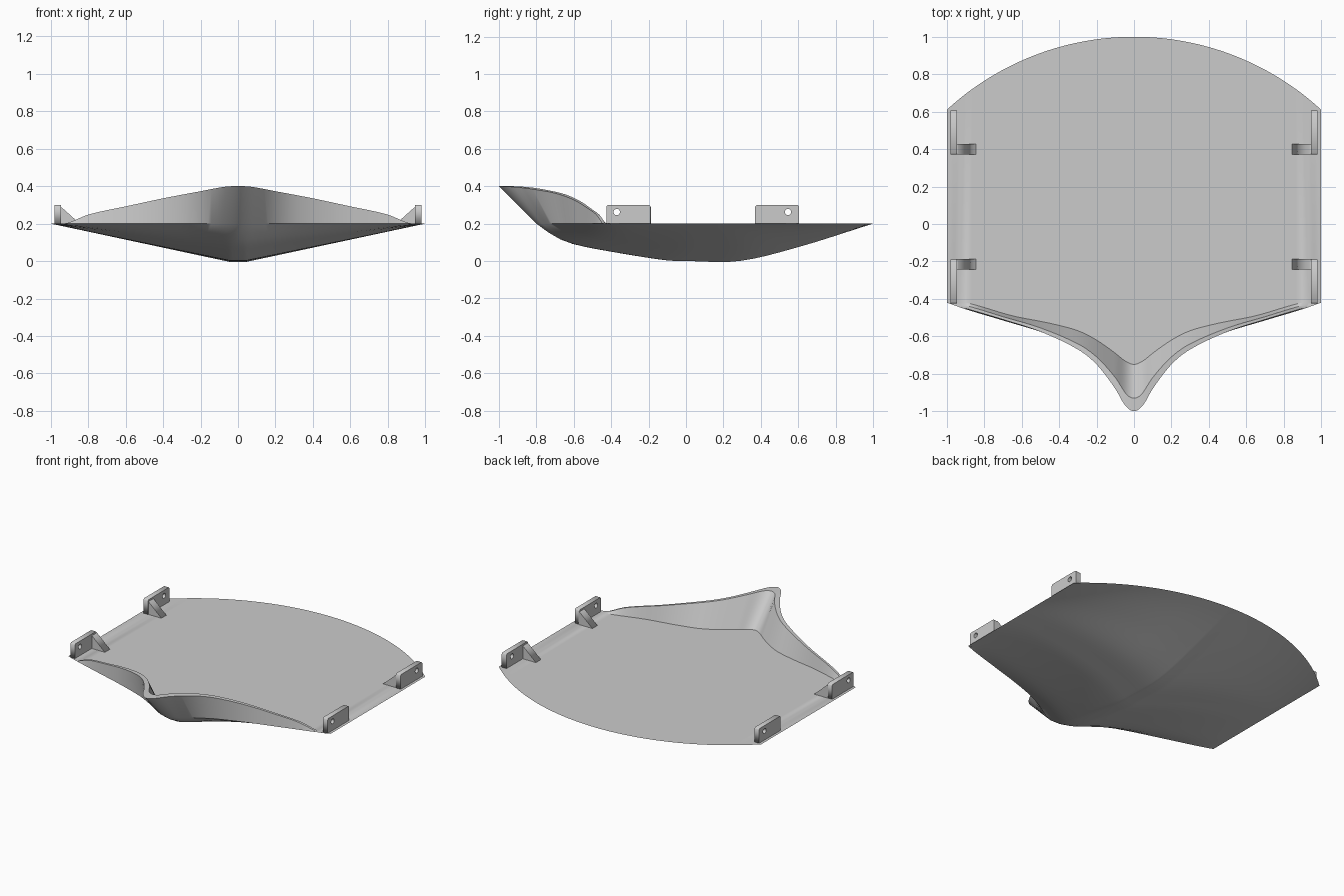
import bpy, bmesh, math

if "Cube" in bpy.data.objects:
    bpy.data.objects.remove(bpy.data.objects["Cube"], do_unlink=True)

grey = bpy.data.materials.new("light grey")
grey.use_nodes = True
grey.diffuse_color = (0.6, 0.6, 0.6, 1)
grey.node_tree.nodes["Principled BSDF"].inputs["Base Color"].default_value = (0.6, 0.6, 0.6, 1)

DECK = 0.2


def curve_through(points, flat_start=True):
    """Smooth function passing through (x, value) points."""
    n = len(points)
    slopes = []
    for i in range(n):
        a, b = points[max(i - 1, 0)], points[min(i + 1, n - 1)]
        slopes.append((b[1] - a[1]) / (b[0] - a[0]))
    if flat_start:
        slopes[0] = 0

    def value(x):
        x = min(max(x, points[0][0]), points[-1][0])
        i = max(k for k in range(n - 1) if points[k][0] <= x)
        (xa, ya), (xb, yb) = points[i], points[i + 1]
        w = xb - xa
        t = (x - xa) / w
        return ((1 + 2 * t) * (1 - t) ** 2 * ya + t * (1 - t) ** 2 * w * slopes[i]
                + t * t * (3 - 2 * t) * yb + t * t * (t - 1) * w * slopes[i + 1])
    return value


# Lines of the hull, each measured outward from the centreline
rail_outer = curve_through([(0, -1), (.05, -.965), (.1, -.88), (.2, -.75), (.3, -.67),
                            (.5, -.575), (.7, -.51), (.9, -.45), (1, -.42)])
rail_inner = curve_through([(0, -.93), (.04, -.91), (.1, -.82), (.2, -.71), (.3, -.64),
                            (.5, -.555), (.7, -.495), (.9, -.435), (1, -.42)])
deck_front = curve_through([(0, -.75), (.05, -.73), (.1, -.69), (.2, -.62), (.3, -.57),
                            (.45, -.53), (.65, -.49), (.9, -.42), (1, -.42)])
waterline = curve_through([(0, -.8), (.05, -.785), (.1, -.755), (.2, -.695), (.3, -.645),
                           (.5, -.575), (.7, -.515), (.9, -.455), (1, -.42)])
rail_height = curve_through([(0, .4), (.07, .397), (.2, .373), (.4, .335), (.6, .292),
                             (.8, .248), (.92, DECK), (1, DECK)])
keel = curve_through([(-.8, .2), (-.7, .13), (-.6, .09), (-.4, .05), (-.1, .003), (0, 0),
                      (.28, 0), (.6, .075), (1, .2)], False)
ARC_RADIUS = 1.477


def stern(x):
    return 1 - ARC_RADIUS + math.sqrt(ARC_RADIUS ** 2 - x * x)


def section(x):
    """Closed loop of points around the hull at one distance from the centreline."""
    top, back, front = rail_height(x), stern(x), waterline(x)
    loop = [(x, back, DECK), (x, deck_front(x), DECK)]
    loop += [(x, rail_inner(x), top), (x, rail_outer(x), top), (x, front, DECK)]
    depth = 1 - max(x - .04, 0) / .96
    steps = 28
    for i in range(1, steps):
        t = i / steps
        z = DECK - (DECK - keel(-.8 + 1.8 * t)) * depth
        loop.append((x, front + (back - front) * t, z))
    return loop


# Hull with deck and raised bow
bm = bmesh.new()
STATIONS = 44
rows = [[bm.verts.new(p) for p in section((i / STATIONS) ** 1.5)] for i in range(STATIONS + 1)]
for a, b in zip(rows, rows[1:]):
    for j in range(len(a)):
        k = (j + 1) % len(a)
        bm.faces.new((a[j], a[k], b[k], b[j]))
bmesh.ops.remove_doubles(bm, verts=bm.verts, dist=.0004)
bmesh.ops.recalc_face_normals(bm, faces=bm.faces)
mesh = bpy.data.meshes.new("hull")
bm.to_mesh(mesh)
bm.free()
hull = bpy.data.objects.new("hull", mesh)
bpy.context.collection.objects.link(hull)
hull.data.materials.append(grey)
mirror = hull.modifiers.new("mirror", 'MIRROR')
mirror.use_clip = True
bpy.context.view_layer.objects.active = hull
hull.select_set(True)
bpy.ops.object.modifier_apply(modifier="mirror")
bpy.ops.object.shade_smooth_by_angle(angle=math.radians(32))


def prism(name, outlines, depth, location, rotation):
    """Flat outline, with any holes, extruded to both sides."""
    curve = bpy.data.curves.new(name, 'CURVE')
    curve.dimensions = '2D'
    curve.fill_mode = 'BOTH'
    curve.extrude = depth / 2
    for outline in outlines:
        spline = curve.splines.new('POLY')
        spline.points.add(len(outline) - 1)
        for point, (u, v) in zip(spline.points, outline):
            point.co = (u, v, 0, 1)
        spline.use_cyclic_u = True
    curve.materials.append(grey)
    obj = bpy.data.objects.new(name, curve)
    bpy.context.collection.objects.link(obj)
    obj.location, obj.rotation_euler = location, rotation
    bpy.ops.object.select_all(action='DESELECT')
    obj.select_set(True)
    bpy.context.view_layer.objects.active = obj
    bpy.ops.object.convert(target='MESH')


def circle(u, v, r, count=24):
    return [(u + r * math.cos(math.tau * i / count), v + r * math.sin(math.tau * i / count))
            for i in range(count)]


# Corner brackets: drilled side plate with a triangular gusset
RIGHT = math.pi / 2
for side, side_name in ((1, "left"), (-1, "right")):
    for end_name, y0, y1, hole, gusset in (("front", -.425, -.19, -.37, -.215),
                                           ("rear", .37, .605, .545, .4)):
        plate = [(y0, DECK), (y1, DECK), (y1, .292), (y1 - .008, .3), (y0 + .008, .3), (y0, .292)]
        prism(f"{side_name}_{end_name}_plate", [plate, circle(hole, .262, .017)], .036,
              (side * .963, 0, 0), (RIGHT, 0, RIGHT))
        brace = [(side * .845, DECK), (side * .95, DECK), (side * .95, .29), (side * .94, .285)]
        prism(f"{side_name}_{end_name}_gusset", [brace], .055,
              (0, gusset, 0), (RIGHT, 0, 0))
